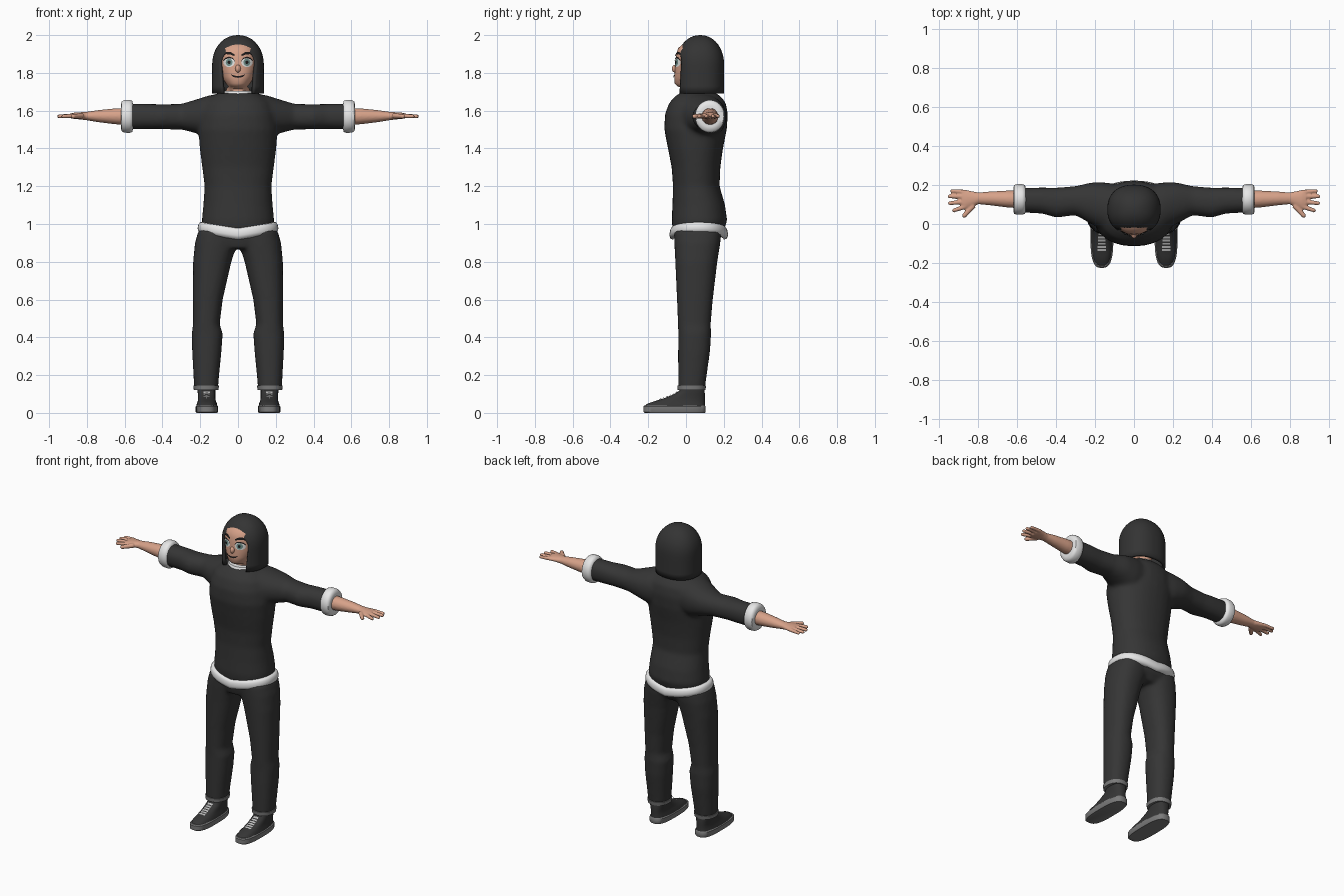
import bpy, bmesh, math
from mathutils import Vector, Matrix
from mathutils.bvhtree import BVHTree

if "Cube" in bpy.data.objects:
    bpy.data.objects.remove(bpy.data.objects["Cube"])


def material(name, r, g, b):
    m = bpy.data.materials.new(name)
    m.diffuse_color = (r, g, b, 1)
    m.use_nodes = True
    m.node_tree.nodes["Principled BSDF"].inputs["Base Color"].default_value = m.diffuse_color
    return m


CLOTH = material("charcoal cloth", .036, .036, .036)
HAIR = material("dark hair", .034, .034, .034)
FUR = material("white fur", .80, .80, .80)
SKIN = material("skin", .68, .36, .25)
GREY = material("sole grey", .20, .20, .20)
LACE = material("lace grey", .50, .50, .50)
IRIS = material("grey green iris", .16, .28, .26)
BLACK = material("black", .012, .010, .010)
WHITE = material("eye white", .75, .75, .73)


def loft(bm, rings, axis='z', n=28, p=2.0, s=1):
    """Stack of superellipse rings (t, a0, a1, b0, b1) along an axis, capped."""
    loops = []
    for t, a0, a1, b0, b1 in rings:
        loop = []
        for i in range(n):
            w = 2 * math.pi * i / n
            c, d = math.cos(w), math.sin(w)
            a = (a0 + a1) / 2 + (a1 - a0) / 2 * math.copysign(abs(c) ** (2 / p), c)
            b = (b0 + b1) / 2 + (b1 - b0) / 2 * math.copysign(abs(d) ** (2 / p), d)
            co = (a, b, t) if axis == 'z' else (t, a, b)
            loop.append(bm.verts.new((co[0] * s, co[1], co[2])))
        loops.append(loop)
    for l, m in zip(loops, loops[1:]):
        for i in range(n):
            j = (i + 1) % n
            bm.faces.new((l[i], l[j], m[j], m[i]))
    bm.faces.new(loops[0])
    bm.faces.new(loops[-1])


def finish(bm, name, mat, mirror=False, voxel=0, smooth=0, angle=40, recalc=True):
    if recalc:
        bmesh.ops.recalc_face_normals(bm, faces=bm.faces)
    me = bpy.data.meshes.new(name)
    bm.to_mesh(me)
    bm.free()
    ob = bpy.data.objects.new(name, me)
    bpy.context.collection.objects.link(ob)
    me.materials.append(mat)
    bpy.ops.object.select_all(action='DESELECT')
    ob.select_set(True)
    bpy.context.view_layer.objects.active = ob
    bpy.ops.object.shade_smooth_by_angle(angle=math.radians(angle))
    if voxel:
        r = ob.modifiers.new("blend", 'REMESH')
        r.mode, r.voxel_size, r.use_smooth_shade = 'VOXEL', voxel, True
    if smooth:
        m = ob.modifiers.new("soften", 'SMOOTH')
        m.factor, m.iterations = .5, smooth
    if mirror:
        m = ob.modifiers.new("mirror", 'MIRROR')
        m.use_mirror_merge = False
    return ob


def project(bm, tree, co, d, off):
    hit = tree.ray_cast(Vector(co), d)[0]
    return bm.verts.new((hit if hit else Vector(co)) - d * off)


def face_towards(bm, d):
    bm.normal_update()
    bmesh.ops.reverse_faces(bm, faces=[f for f in bm.faces if f.normal.dot(d) > 0])


def strip(bm, tree, pts, side, d, off):
    """Thin painted band through (point, half width), laid onto a surface."""
    rows = [[project(bm, tree, Vector(c) + side * k * w, d, off) for k in (-1, 0, 1)]
            for c, w in pts]
    for a, b in zip(rows, rows[1:]):
        for i in (0, 1):
            bm.faces.new((a[i], a[i + 1], b[i + 1], b[i]))


# sweater: torso and both sleeves blended together
bm = bmesh.new()
loft(bm, [(.96, -.185, .185, -.07, .20), (1.02, -.192, .192, -.076, .218),
          (1.1, -.184, .184, -.072, .207), (1.2, -.177, .177, -.069, .178),
          (1.3, -.19, .19, -.076, .182), (1.4, -.203, .203, -.096, .196),
          (1.5, -.21, .21, -.115, .216), (1.58, -.2, .2, -.112, .222),
          (1.64, -.18, .18, -.09, .212), (1.675, -.14, .14, -.06, .185),
          (1.695, -.1, .1, -.03, .155)], p=2.2)
for s in (1, -1):
    loft(bm, [(.05, -.06, .2, 1.45, 1.695), (.15, -.04, .214, 1.45, 1.682),
              (.22, .0, .214, 1.48, 1.66), (.3, .045, .195, 1.5, 1.636),
              (.4, .032, .187, 1.501, 1.634), (.47, .053, .188, 1.502, 1.636),
              (.59, .06, .186, 1.5, 1.638)], axis='x', p=2.2, s=s)
finish(bm, "sweater", CLOTH, voxel=.012, smooth=8)

# trousers: hips and two legs blended together
bm = bmesh.new()
loft(bm, [(.87, -.1, .1, -.05, .15), (.92, -.2, .2, -.062, .185),
          (1.0, -.19, .19, -.065, .19)], p=2.4)
for s in (1, -1):
    loft(bm, [(.125, .106, .232, -.042, .1), (.2, .1, .236, -.042, .11),
              (.33, .087, .243, -.042, .128), (.42, .081, .245, -.041, .133),
              (.47, .097, .238, -.043, .131), (.6, .081, .239, -.048, .142),
              (.8, .035, .238, -.057, .166), (.9, .003, .228, -.062, .182),
              (.97, .0, .208, -.064, .188)], p=2.3, s=s)
finish(bm, "trousers", CLOTH, voxel=.012, smooth=5)

# fur hem dipping at front and back
bm = bmesh.new()
loft(bm, [(.953, -.19, .19, -.066, .2), (.958, -.208, .208, -.082, .216),
          (.975, -.214, .214, -.088, .223), (.998, -.21, .21, -.085, .22),
          (1.012, -.2, .2, -.078, .212), (1.015, -.18, .18, -.06, .195)], n=48, p=2.3)
for v in bm.verts:
    v.co.z -= .036 * (1 - min(1, abs(v.co.x) / .21)) ** .9
finish(bm, "fur_hem", FUR, angle=60)

# fur cuffs
bm = bmesh.new()
loft(bm, [(.555, .065, .18, 1.505, 1.63), (.56, .053, .2, 1.487, 1.652),
          (.575, .048, .205, 1.482, 1.657), (.603, .048, .205, 1.484, 1.656),
          (.617, .053, .2, 1.492, 1.647), (.62, .07, .18, 1.515, 1.625)], axis='x', n=36)
finish(bm, "fur_cuff", FUR, mirror=True, angle=60)

# collar
bm = bmesh.new()
loft(bm, [(1.67, -.1, .1, -.04, .16), (1.69, -.098, .098, -.036, .158),
          (1.703, -.09, .09, -.028, .15), (1.704, -.07, .07, -.005, .13)], n=36)
finish(bm, "fur_collar", FUR)

# forearm, palm and fingers
bm = bmesh.new()
loft(bm, [(.58, .08, .172, 1.523, 1.615), (.65, .085, .172, 1.528, 1.612),
          (.74, .096, .167, 1.539, 1.603), (.8, .102, .162, 1.549, 1.594),
          (.83, .088, .168, 1.553, 1.592), (.865, .075, .176, 1.556, 1.59),
          (.885, .078, .174, 1.559, 1.586)], axis='x', n=20)
fingers = [((.87, .165), (.936, .17), .0105), ((.87, .142), (.948, .142), .0115),
           ((.87, .115), (.946, .107), .0115), ((.865, .09), (.925, .07), .0115),
           ((.825, .095), (.872, .044), .0135)]
for (x0, y0), (x1, y1), r in fingers:
    a, b = Vector((x0, y0, 1.573)), Vector((x1, y1, 1.57))
    rot = (b - a).to_track_quat('Z', 'Y').to_matrix().to_4x4()
    bmesh.ops.create_cone(bm, cap_ends=True, segments=12, radius1=r * 1.1, radius2=r * .9,
                          depth=(b - a).length,
                          matrix=Matrix.Translation((a + b) / 2) @ rot)
    bmesh.ops.create_icosphere(bm, subdivisions=2, radius=r * .93, matrix=Matrix.Translation(b))
finish(bm, "forearm_and_hand", SKIN, mirror=True, voxel=.005, smooth=3)

# head with neck, jaw and nose
bm = bmesh.new()
loft(bm, [(1.66, -.068, .068, .0, .135), (1.715, -.062, .062, .0, .13),
          (1.728, -.05, .05, -.045, .13), (1.745, -.066, .066, -.06, .135),
          (1.78, -.085, .085, -.061, .14), (1.82, -.097, .097, -.059, .15),
          (1.86, -.104, .104, -.056, .155), (1.9, -.103, .103, -.052, .16),
          (1.93, -.095, .095, -.042, .15), (1.955, -.075, .075, -.015, .13),
          (1.97, -.04, .04, .02, .1)], n=40, p=2.2)
tree = BVHTree.FromBMesh(bm)
finish(bm, "head", SKIN, angle=70)
bm = bmesh.new()
bmesh.ops.create_uvsphere(bm, u_segments=16, v_segments=12, radius=1,
                          matrix=Matrix.Translation((0, -.056, 1.822)) @ Matrix.Diagonal((.015, .019, .021, 1)))
finish(bm, "nose", SKIN)

# eyes as layered discs laid on the face
IN, UP = Vector((0, 1, 0)), Vector((0, 0, 1))
for name, mat, rx, rz, off in (("eye_white", WHITE, .030, .025, .003),
                               ("eye_iris", IRIS, .018, .019, .005),
                               ("eye_pupil", BLACK, .008, .009, .007)):
    bm = bmesh.new()
    n = 20
    mid = project(bm, tree, (.047, -1, 1.856), IN, off)
    loops = [[project(bm, tree, (.047 + rx * k * math.cos(i * math.tau / n), -1,
                                 1.856 + rz * k * math.sin(i * math.tau / n)), IN, off)
              for i in range(n)] for k in (.5, 1)]
    for i in range(n):
        j = (i + 1) % n
        bm.faces.new((mid, loops[0][i], loops[0][j]))
        bm.faces.new((loops[0][i], loops[1][i], loops[1][j], loops[0][j]))
    face_towards(bm, IN)
    finish(bm, name, mat, mirror=True, recalc=False)

# brows, lashes and mouth
bands = {
    "eyebrow": [((.018, -1, 1.893), .005), ((.04, -1, 1.904), .007),
                ((.062, -1, 1.905), .006), ((.083, -1, 1.89), .002)],
    "eyelash": [((.016, -1, 1.862), .002), ((.028, -1, 1.877), .003), ((.047, -1, 1.882), .004),
                ((.066, -1, 1.877), .004), ((.079, -1, 1.864), .003)],
    "mouth": [((0, -1, 1.779), .005), ((.015, -1, 1.78), .005),
              ((.029, -1, 1.785), .004), ((.038, -1, 1.792), .002)]}
for name, pts in bands.items():
    bm = bmesh.new()
    strip(bm, tree, pts, UP, IN, .0055)
    face_towards(bm, IN)
    finish(bm, name, BLACK, mirror=True, recalc=False)

# bobbed hair: a dome with an arched opening for the face
bm = bmesh.new()
P, N = 2.3, 44
heights = [1.692, 1.73, 1.77, 1.81, 1.84, 1.865, 1.885, 1.9, 1.91, 1.918, 1.922,
           1.935, 1.95, 1.965, 1.978, 1.988, 1.995, 1.9985, 2.0]
rows = []
for z in heights:
    t = max(0, (z - 1.84) / .16)
    k = max(0, 1 - t ** 2.1) ** (1 / 2.1)
    rx, ry = .137 * k, .127 * k
    if z > 1.85:
        w = .094 * math.sqrt(max(0, 1 - ((z - 1.85) / .072) ** 2))
    else:
        w = .094 - .014 * (1.85 - z) / .16
    a = math.asin(min(1, (w / rx)) ** (P / 2)) if rx > 0 else 0
    row = []
    for i in range(N + 1):
        f = a + (math.tau - 2 * a) * i / N
        sx, cy = math.sin(f), math.cos(f)
        row.append(bm.verts.new((rx * math.copysign(abs(sx) ** (2 / P), sx),
                                 .075 - ry * math.copysign(abs(cy) ** (2 / P), cy), z)))
    rows.append(row)
for a, b in zip(rows, rows[1:]):
    for i in range(N):
        bm.faces.new((a[i], a[i + 1], b[i + 1], b[i]))
bmesh.ops.remove_doubles(bm, verts=bm.verts, dist=.0004)
hair = finish(bm, "hair", HAIR, angle=60)
sol = hair.modifiers.new("thickness", 'SOLIDIFY')
sol.thickness, sol.offset = .018, -1

# ankle trim
bm = bmesh.new()
loft(bm, [(.122, .104, .234, -.044, .103), (.146, .1, .237, -.046, .107)], p=2.3)
finish(bm, "ankle_trim", GREY, mirror=True)

# shoe soles
bm = bmesh.new()
loft(bm, [(0, .11, .22, -.218, .1), (.006, .106, .224, -.226, .104),
          (.034, .106, .224, -.226, .104), (.04, .112, .218, -.22, .1)], n=36, p=2.9)
finish(bm, "shoe_sole", GREY, mirror=True)

# shoe uppers
bm = bmesh.new()
loft(bm, [(.035, .109, .221, -.22, .101), (.05, .112, .218, -.203, .1),
          (.062, .117, .213, -.165, .1), (.08, .12, .212, -.11, .1),
          (.1, .12, .212, -.062, .1), (.118, .12, .215, -.035, .098),
          (.14, .12, .215, -.03, .095)], n=36, p=2.6)
shoe = BVHTree.FromBMesh(bm)
finish(bm, "shoe_upper", CLOTH, mirror=True, angle=50)

# laces across the instep
bm = bmesh.new()
DOWN = Vector((0, 0, -1))
for i in range(6):
    y = -.052 - i * .0165
    h = .017 + .001 * i
    strip(bm, shoe, [((.166 + h * k, y, .12), .005) for k in (-1, 0, 1)], IN, DOWN, .004)
face_towards(bm, DOWN)
finish(bm, "shoe_laces", LACE, mirror=True, recalc=False)
